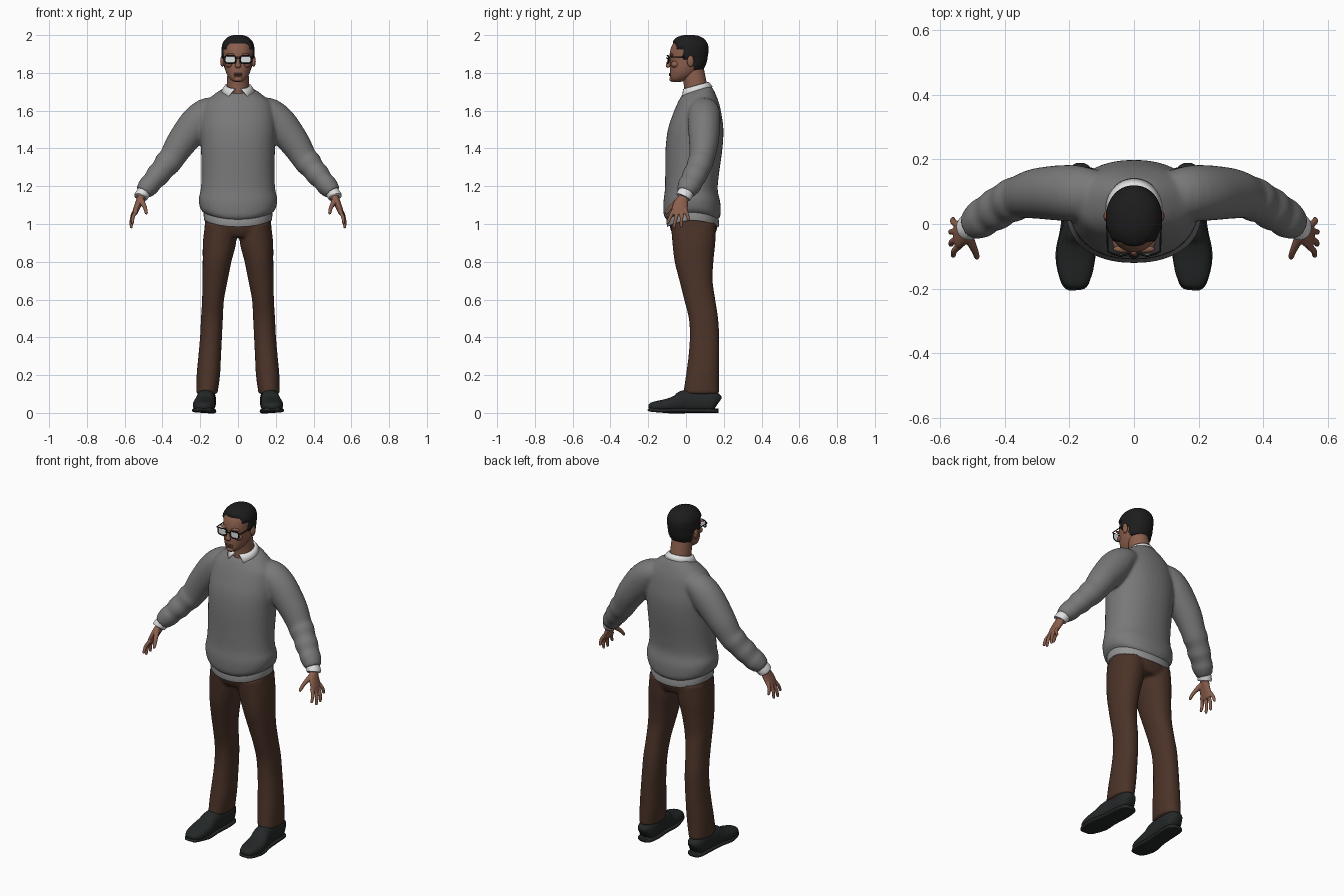
import bpy, bmesh
from math import sin, cos, pi, radians
from mathutils import Vector

cube = bpy.data.objects.get("Cube")
if cube:
    bpy.data.objects.remove(cube, do_unlink=True)


def material(name, rgb):
    m = bpy.data.materials.new(name)
    m.use_nodes = True
    m.diffuse_color = (*rgb, 1)
    m.node_tree.nodes["Principled BSDF"].inputs["Base Color"].default_value = (*rgb, 1)
    return m


WOOL = material("grey wool", (.19, .19, .19))
WHITE = material("white cotton", (.75, .75, .75))
TAIL = material("pale grey cotton", (.3, .3, .3))
BROWN = material("brown cloth", (.07, .033, .021))
SKIN = material("skin", (.26, .115, .075))
LIP = material("lip", (.16, .062, .045))
HAIR = material("black hair", (.012, .012, .013))
LEATHER = material("dark leather", (.018, .021, .021))
FRAME = material("black frame", (.008, .008, .008))
LENS = material("pale lens", (.72, .75, .76))
SIDES = (("left", 1), ("right", -1))


def spline(rows, steps):
    """Catmull-Rom through rows of numbers."""
    out = []
    for i in range(len(rows) - 1):
        a, b, c, d = (rows[min(max(k, 0), len(rows) - 1)] for k in range(i - 1, i + 3))
        for s in range(steps):
            t = s / steps
            out.append([q + .5 * t * (r - p + t * (2*p - 5*q + 4*r - w + t * (3*(q - r) + w - p)))
                        for p, q, r, w in zip(a, b, c, d)])
    return out + [list(rows[-1])]


def skin_rings(bm, rings, caps=True):
    loops = [[bm.verts.new(p) for p in ring] for ring in rings]
    n = len(loops[0])
    for a, b in zip(loops, loops[1:]):
        for i in range(n):
            j = (i + 1) % n
            bm.faces.new((a[i], a[j], b[j], b[i]))
    if caps:
        bm.faces.new(loops[0][::-1])
        bm.faces.new(loops[-1])


def oval(n, power):
    for i in range(n):
        c, s = cos(2*pi*i/n), sin(2*pi*i/n)
        yield (abs(c)**(2/power) * (1 if c > 0 else -1), abs(s)**(2/power) * (1 if s > 0 else -1))


def stack(bm, rows, side=1, n=40, power=2.2, steps=5):
    """Level rings: z, half width, front y, back y, x, tilt, bow."""
    rows = [tuple(r) + (0,) * (7 - len(r)) for r in rows]
    rings = []
    for z, hx, f, b, x, tilt, bow in spline(rows, steps):
        h = (b - f) / 2
        rings.append([Vector((side * (x + hx*u), (f + b)/2 + h*v, z + tilt*h*v - bow*v*v))
                      for u, v in oval(n, power)])
    skin_rings(bm, rings)


def tube(bm, rows, side=1, n=20, power=2, steps=4):
    """Rings along a path: x, y, z, half width, half depth."""
    pts = spline(rows, steps)
    rings = []
    for i, (x, y, z, rx, ry) in enumerate(pts):
        t = Vector(pts[min(i + 1, len(pts) - 1)][:3]) - Vector(pts[max(i - 1, 0)][:3])
        q = Vector((0, 0, 1)).rotation_difference(t.normalized())
        ring = [Vector((x, y, z)) + q @ Vector((rx*u, ry*v, 0)) for u, v in oval(n, power)]
        rings.append([Vector((side * p.x, p.y, p.z)) for p in ring])
    skin_rings(bm, rings)


def ball(bm, center, size):
    for v in bmesh.ops.create_uvsphere(bm, u_segments=20, v_segments=12, radius=1)["verts"]:
        v.co = Vector(a + b * c for a, b, c in zip(center, size, v.co))


def finish(name, bm, mat, voxel=0, relax=0):
    bmesh.ops.recalc_face_normals(bm, faces=bm.faces)
    mesh = bpy.data.meshes.new(name)
    bm.to_mesh(mesh)
    bm.free()
    mesh.materials.append(mat)
    mesh.shade_smooth()
    ob = bpy.data.objects.new(name, mesh)
    bpy.context.collection.objects.link(ob)
    if voxel:
        r = ob.modifiers.new("merge", "REMESH")
        r.mode, r.voxel_size, r.use_smooth_shade = "VOXEL", voxel, True
    if relax:
        s = ob.modifiers.new("relax", "SMOOTH")
        s.iterations = relax
    return ob


def wire(name, points, radius, mat, cyclic=False):
    cu = bpy.data.curves.new(name, "CURVE")
    cu.dimensions, cu.bevel_depth, cu.bevel_resolution = "3D", radius, 2
    sp = cu.splines.new("POLY")
    sp.points.add(len(points) - 1)
    for p, co in zip(sp.points, points):
        p.co = (*co, 1)
    sp.use_cyclic_u = cyclic
    cu.materials.append(mat)
    bpy.context.collection.objects.link(bpy.data.objects.new(name, cu))


# Sweater: body and sleeves merged into one soft surface
bm = bmesh.new()
stack(bm, [(1.055, .176, -.1, .168, 0, 0, .035), (1.08, .199, -.117, .182, 0, 0, .035),
           (1.13, .208, -.12, .182, 0, 0, .02), (1.18, .198, -.112, .168), (1.26, .193, -.11, .174),
           (1.4, .196, -.108, .193), (1.5, .2, -.096, .198), (1.58, .193, -.07, .188),
           (1.64, .175, -.045, .175), (1.69, .12, -.025, .15, 0, .15), (1.712, .08, -.012, .13, 0, .3)])
for _, s in SIDES:
    tube(bm, [(.503, -.003, 1.165, .042, .045), (.49, .005, 1.182, .05, .054), (.47, .018, 1.205, .056, .062),
              (.45, .032, 1.228, .054, .06), (.425, .046, 1.258, .063, .066), (.4, .062, 1.288, .061, .063),
              (.375, .074, 1.32, .07, .068), (.35, .084, 1.35, .069, .067), (.3, .094, 1.43, .08, .078),
              (.222, .096, 1.53, .09, .086), (.165, .095, 1.59, .078, .084), (.1, .09, 1.61, .06, .07)], s, 28)
finish("sweater", bm, WOOL, .009, 4)

# Shirt hem showing under the sweater
bm = bmesh.new()
stack(bm, [(1.02, .179, -.1, .174, 0, 0, .035), (1.05, .182, -.103, .174, 0, 0, .035), (1.1, .18, -.1, .165)])
finish("shirt_hem", bm, TAIL)

# Trousers: hips and both legs merged
bm = bmesh.new()
stack(bm, [(.93, .12, -.06, .145), (.96, .172, -.078, .16), (1.0, .176, -.088, .168), (1.06, .172, -.09, .162)])
for _, s in SIDES:
    stack(bm, [(.1, .056, -.015, .175, .165), (.2, .062, 0, .175, .157), (.3, .06, .013, .176, .15),
               (.4, .058, .02, .176, .143), (.5, .058, .015, .17, .138), (.6, .058, -.01, .155, .132),
               (.7, .067, -.035, .141, .122), (.8, .076, -.06, .145, .111), (.9, .088, -.072, .155, .098),
               (1.0, .085, -.08, .16, .09)], s, 32)
finish("trousers", bm, BROWN, .009, 3)

# Shoes: upper and sole
for label, s in SIDES:
    bm = bmesh.new()
    tube(bm, [(.182, -.198, .03, .018, .01), (.182, -.185, .032, .038, .022), (.181, -.15, .035, .053, .029),
              (.18, -.1, .04, .059, .035), (.177, -.05, .049, .055, .044), (.172, -.01, .062, .05, .058),
              (.168, .05, .063, .048, .059), (.166, .12, .062, .05, .058), (.166, .155, .058, .042, .05),
              (.166, .17, .05, .024, .034)], s, 28, 2.5)
    finish(label + "_shoe", bm, LEATHER)
    bm = bmesh.new()
    tube(bm, [(.182, -.199, .022, .02, .008), (.182, -.185, .017, .042, .011), (.181, -.1, .011, .062, .011),
              (.174, -.01, .011, .053, .011), (.167, .1, .011, .052, .011), (.166, .155, .011, .044, .011),
              (.166, .172, .011, .025, .011)], s, 28, 4)
    finish(label + "_sole", bm, LEATHER)

# Cuffs and hands
for label, s in SIDES:
    bm = bmesh.new()
    tube(bm, [(.515, -.014, 1.142, .035, .04), (.511, -.01, 1.15, .037, .042), (.487, .006, 1.182, .037, .042)], s)
    finish(label + "_cuff", bm, WHITE)
    bm = bmesh.new()
    tube(bm, [(.549, -.034, 1.05, .012, .036), (.54, -.034, 1.075, .016, .042), (.525, -.026, 1.11, .019, .038),
              (.512, -.012, 1.14, .022, .028), (.5, -.004, 1.165, .022, .028)], s)
    fingers = [((.559, -.1, 1.0), (.538, -.066, 1.07)), ((.566, -.065, .977), (.545, -.045, 1.065)),
               ((.566, -.026, .981), (.547, -.022, 1.065)), ((.56, .016, 1.016), (.543, -.003, 1.075))]
    for tip, root in fingers:
        tip, root = Vector(tip), Vector(root)
        bend = (tip + root) / 2 + Vector((.007, 0, .003))
        tube(bm, [(*tip, .004, .004), (*tip.lerp(bend, .2), .008, .008), (*bend, .0095, .0095),
                  (*root, .011, .011)], s, 12)
    tube(bm, [(.485, -.107, 1.052, .005, .005), (.486, -.1, 1.062, .009, .009), (.493, -.08, 1.088, .011, .011),
              (.512, -.04, 1.125, .016, .016)], s, 12)
    finish(label + "_hand", bm, SKIN, .0035, 1)

# Neck and head
bm = bmesh.new()
tube(bm, [(0, .055, 1.65, .062, .07), (0, .052, 1.72, .058, .062), (0, .042, 1.78, .057, .06),
          (0, .03, 1.84, .055, .06)], 1, 32)
finish("neck", bm, SKIN)

HEAD = [(1.752, .016, -.068, -.03), (1.758, .03, -.078, -.01), (1.772, .046, -.083, .02),
        (1.795, .06, -.085, .055), (1.825, .07, -.085, .085), (1.855, .075, -.082, .1),
        (1.885, .077, -.087, .106), (1.92, .079, -.083, .111), (1.95, .075, -.072, .107),
        (1.975, .058, -.052, .088), (1.988, .035, -.025, .06), (1.992, .012, 0, .03)]
bm = bmesh.new()
stack(bm, HEAD, 1, 48, 2.15)
# nose, brow, chin and ears
tube(bm, [(0, -.094, 1.828, .013, .007), (0, -.095, 1.838, .016, .012), (0, -.091, 1.855, .01, .011),
          (0, -.086, 1.885, .008, .008)], 1, 16)
ball(bm, (0, -.075, 1.768), (.024, .013, .015))
for _, s in SIDES:
    ball(bm, (s * .034, -.077, 1.895), (.03, .011, .008))
    ball(bm, (s * .083, .024, 1.862), (.011, .018, .03))
    ball(bm, (s * .046, -.058, 1.845), (.02, .022, .018))
finish("head", bm, SKIN)

bm = bmesh.new()
for z in (1.796, 1.787):
    ball(bm, (0, -.082, z), (.024, .009, .005))
finish("lips", bm, LIP)

# Hair: a fuller skull that sinks under the skin below the hairline
bm = bmesh.new()
stack(bm, HEAD, 1, 64, 2.15, 8)
bm.normal_update()
moves = []
for v in bm.verts:
    y = v.co.y
    line = 1.955 if y < -.05 else 1.925 if y < -.015 else 1.87 if y < .04 else 1.815
    rise = min(max((v.co.z - line) / .012, -1), 1)
    moves.append((v, Vector((v.co.x, y - .02, (v.co.z - 1.88) * .9)).normalized() * .009 * rise))
for v, d in moves:
    v.co += d
finish("hair", bm, HAIR)

# Shirt collar: stand, fold and pointed flaps
bm = bmesh.new()
rows = []
for r, z, gap, point in ((.058, 1.70, 8, 0), (.062, 1.732, 12, 0), (.069, 1.73, 16, 0), (.087, 1.702, 36, .016)):
    row = []
    for i in range(41):
        a = radians(gap + (360 - 2 * gap) * i / 40)
        y = -r * cos(a)
        row.append(bm.verts.new((r * sin(a), .052 + y, z + .27 * y - point * max(0, cos(a))**2)))
    rows.append(row)
for a, b in zip(rows, rows[1:]):
    for i in range(40):
        bm.faces.new((a[i], a[i + 1], b[i + 1], b[i]))
collar = finish("shirt_collar", bm, WHITE)
thick = collar.modifiers.new("cloth", "SOLIDIFY")
thick.thickness, thick.offset = .005, 0

# Glasses
for label, s in SIDES:
    rim = [(s * (.041 + .028 * u), -.099 + .008 * abs(u), 1.871 + .02 * v) for u, v in oval(24, 4)]
    wire(label + "_rim", rim, .0032, FRAME, True)
    bm = bmesh.new()
    bm.faces.new([bm.verts.new(p) for p in rim])
    finish(label + "_lens", bm, LENS)
    wire(label + "_temple", [(s * .068, -.091, 1.884), (s * .081, -.085, 1.884), (s * .084, .02, 1.886),
                             (s * .084, .042, 1.868)], .003, FRAME)
wire("bridge", [(-.014, -.096, 1.876), (0, -.104, 1.88), (.014, -.096, 1.876)], .003, FRAME)
